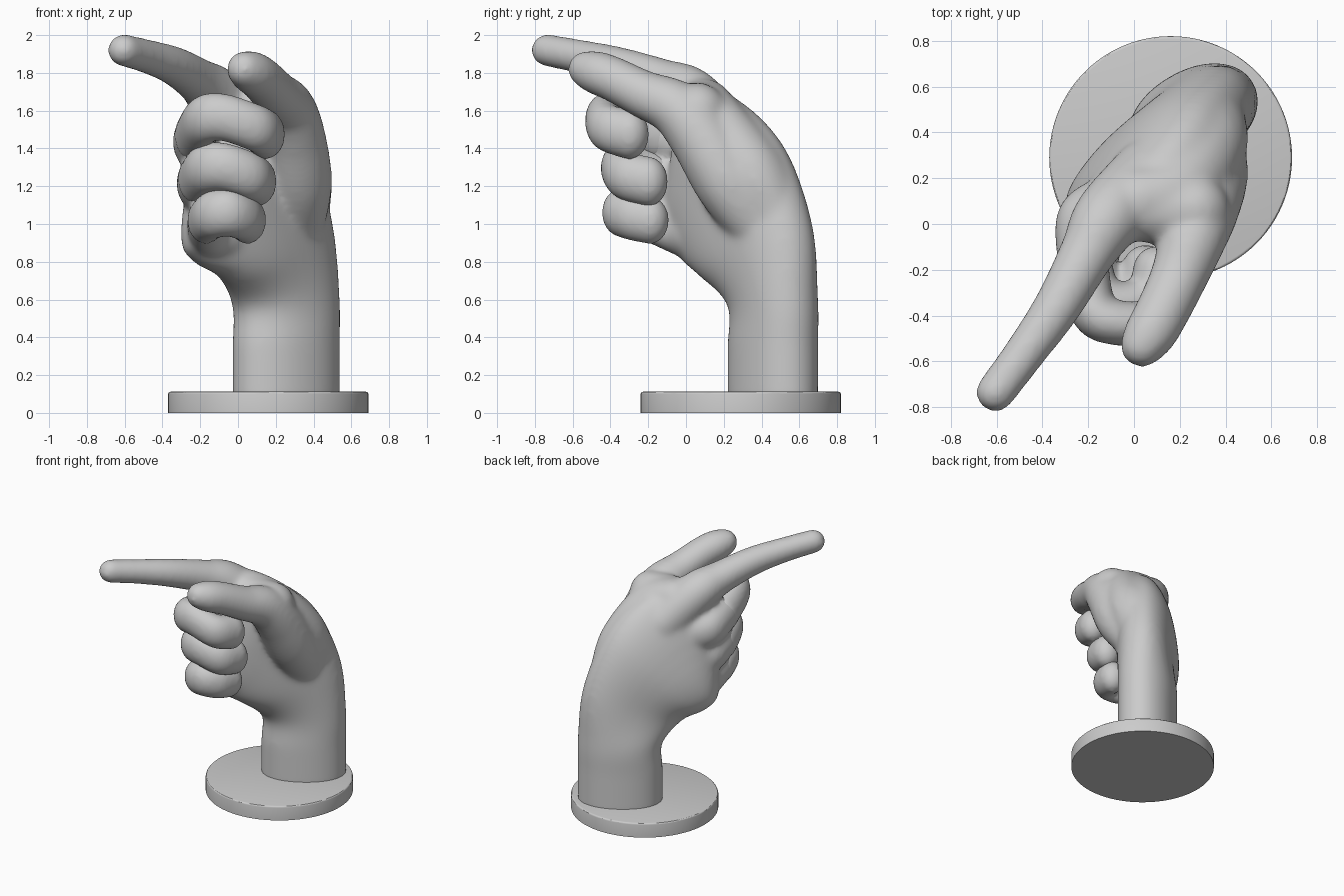
import bpy, bmesh, math
from mathutils import Vector, Matrix

if "Cube" in bpy.data.objects:
    bpy.data.objects.remove(bpy.data.objects["Cube"])


def spline(rows, steps):
    """Catmull-Rom interpolation of rows of numbers (position, radius...)."""
    out = []
    for i in range(len(rows) - 1):
        p0, p1 = rows[max(i - 1, 0)], rows[i]
        p2, p3 = rows[i + 1], rows[min(i + 2, len(rows) - 1)]
        for s in range(steps):
            t = s / steps
            out.append([0.5 * (2 * b + (c - a) * t + (2 * a - 5 * b + 4 * c - d) * t * t
                               + (3 * b - a - 3 * c + d) * t ** 3)
                        for a, b, c, d in zip(p0, p1, p2, p3)])
    return out + [list(rows[-1])]


def chain(bm, rows, steps=8, tall=1.0):
    """Rounded limb: overlapping balls along a path of (x, y, z, radius)."""
    for x, y, z, r in spline(rows, steps):
        m = Matrix.Translation((x, y, z)) @ Matrix.Diagonal((r, r, r * tall, 1))
        bmesh.ops.create_icosphere(bm, subdivisions=3, radius=1, matrix=m)


def slab(bm, rows, steps=6, n=40):
    """Loft of rounded sections: two edge points, half thickness, facing angle, roundness."""
    rings = []
    for ax, ay, az, bx, by, bz, t, ang, pw in spline(rows, steps):
        a, b = Vector((ax, ay, az)), Vector((bx, by, bz))
        c, half = (a + b) / 2, (a - b) / 2
        nrm = Vector((math.cos(math.radians(ang)), math.sin(math.radians(ang)), 0))
        ring = []
        for k in range(n):
            u = 2 * math.pi * k / n
            cu, su = math.cos(u), math.sin(u)
            p = (c + half * math.copysign(abs(cu) ** pw, cu)
                 + nrm * t * math.copysign(abs(su) ** pw, su))
            ring.append(bm.verts.new(p))
        rings.append(ring)
    for r0, r1 in zip(rings, rings[1:]):
        for k in range(n):
            bm.faces.new((r0[k], r0[(k + 1) % n], r1[(k + 1) % n], r1[k]))
    bm.faces.new(rings[0][::-1])
    bm.faces.new(rings[-1])


def make(name, bm):
    bmesh.ops.recalc_face_normals(bm, faces=bm.faces)
    me = bpy.data.meshes.new(name)
    bm.to_mesh(me)
    bm.free()
    ob = bpy.data.objects.new(name, me)
    bpy.context.collection.objects.link(ob)
    return ob


def fuse(ob, iterations):
    """Melt overlapping volumes into one skin and soften the creases."""
    remesh = ob.modifiers.new("fuse", 'REMESH')
    remesh.mode = 'VOXEL'
    remesh.voxel_size = 0.016
    remesh.use_smooth_shade = True
    smooth = ob.modifiers.new("soften", 'SMOOTH')
    smooth.factor = 0.5
    smooth.iterations = iterations


curled = [
    [(-.10, .10, 1.38, .12), (-.215, .02, 1.42, .125), (-.225, -.15, 1.47, .112),
     (-.18, -.37, 1.55, .105), (-.08, -.43, 1.565, .1), (.09, -.42, 1.51, .1),
     (.145, -.30, 1.475, .105)],
    [(-.09, .07, 1.16, .12), (-.195, -.01, 1.20, .125), (-.21, -.15, 1.24, .11),
     (-.165, -.30, 1.295, .107), (-.07, -.35, 1.30, .102), (.06, -.32, 1.255, .102),
     (.10, -.20, 1.225, .105)],
    [(-.07, .04, .95, .12), (-.15, -.04, .97, .115), (-.17, -.19, 1.02, .1),
     (-.13, -.31, 1.05, .102), (-.05, -.345, 1.06, .1), (.02, -.29, 1.04, .1),
     (.05, -.19, 1.02, .1)],
]

bm = bmesh.new()

# Forearm, wrist and palm
slab(bm, [
    (.515, .62, .06, -.005, .30, .06, .205, 122, .95),
    (.515, .62, .35, -.005, .30, .35, .205, 122, .95),
    (.515, .62, .60, -.005, .30, .56, .205, 122, .95),
    (.47, .61, 1.0, -.07, .13, .71, .21, 126, .9),
    (.35, .465, 1.42, -.18, .05, .775, .22, 130, .85),
    (.18, .25, 1.66, -.235, .0, .83, .195, 137, .8),
    (-.03, .08, 1.70, -.23, -.05, .865, .15, 145, .8),
    (-.12, .00, 1.62, -.22, -.09, .94, .09, 145, .8),
])

# Back of the hand between wrist and thumb
chain(bm, [(.31, .45, 1.08, .18), (.30, .33, 1.29, .19), (.20, .15, 1.54, .165), (.02, .10, 1.62, .15)], 10)

# Pointing finger
chain(bm, [(.06, .20, 1.46, .17), (-.11, .03, 1.67, .155), (-.20, -.12, 1.75, .124),
           (-.335, -.36, 1.835, .105), (-.475, -.56, 1.885, .092), (-.605, -.735, 1.92, .087)], 12)

# Thumb with its fleshy base, and the web towards the pointing finger
chain(bm, [(.30, .38, 1.0, .16), (.315, .23, 1.22, .185), (.295, .08, 1.46, .17),
           (.26, -.05, 1.61, .15), (.20, -.22, 1.685, .128), (.125, -.38, 1.765, .12),
           (.075, -.47, 1.80, .116), (.035, -.53, 1.82, .097)])
chain(bm, [(-.08, .08, 1.63, .145), (.08, .06, 1.61, .145), (.26, .06, 1.59, .16)])

# Finger roots blend into the palm
for finger in curled:
    chain(bm, finger[:3], 7, 1.18)
fuse(make("hand", bm), 24)

# Three curled fingers
for name, finger in zip(("middle_finger", "ring_finger", "little_finger"), curled):
    bm = bmesh.new()
    chain(bm, finger[2:], 7, 1.27)
    fuse(make(name, bm), 8)

# Round base with a softened rim
bm = bmesh.new()
bmesh.ops.create_cone(bm, cap_ends=True, segments=96, radius1=.53, radius2=.53, depth=.112,
                      matrix=Matrix.Translation((.16, .29, .056)))
rim = [e for e in bm.edges if all(v.co.z > .1 for v in e.verts)]
bmesh.ops.bevel(bm, geom=rim, offset=.012, segments=3, profile=.5, affect='EDGES')
base = make("base", bm)
bpy.ops.object.select_all(action='DESELECT')
base.select_set(True)
bpy.context.view_layer.objects.active = base
bpy.ops.object.shade_smooth_by_angle()
